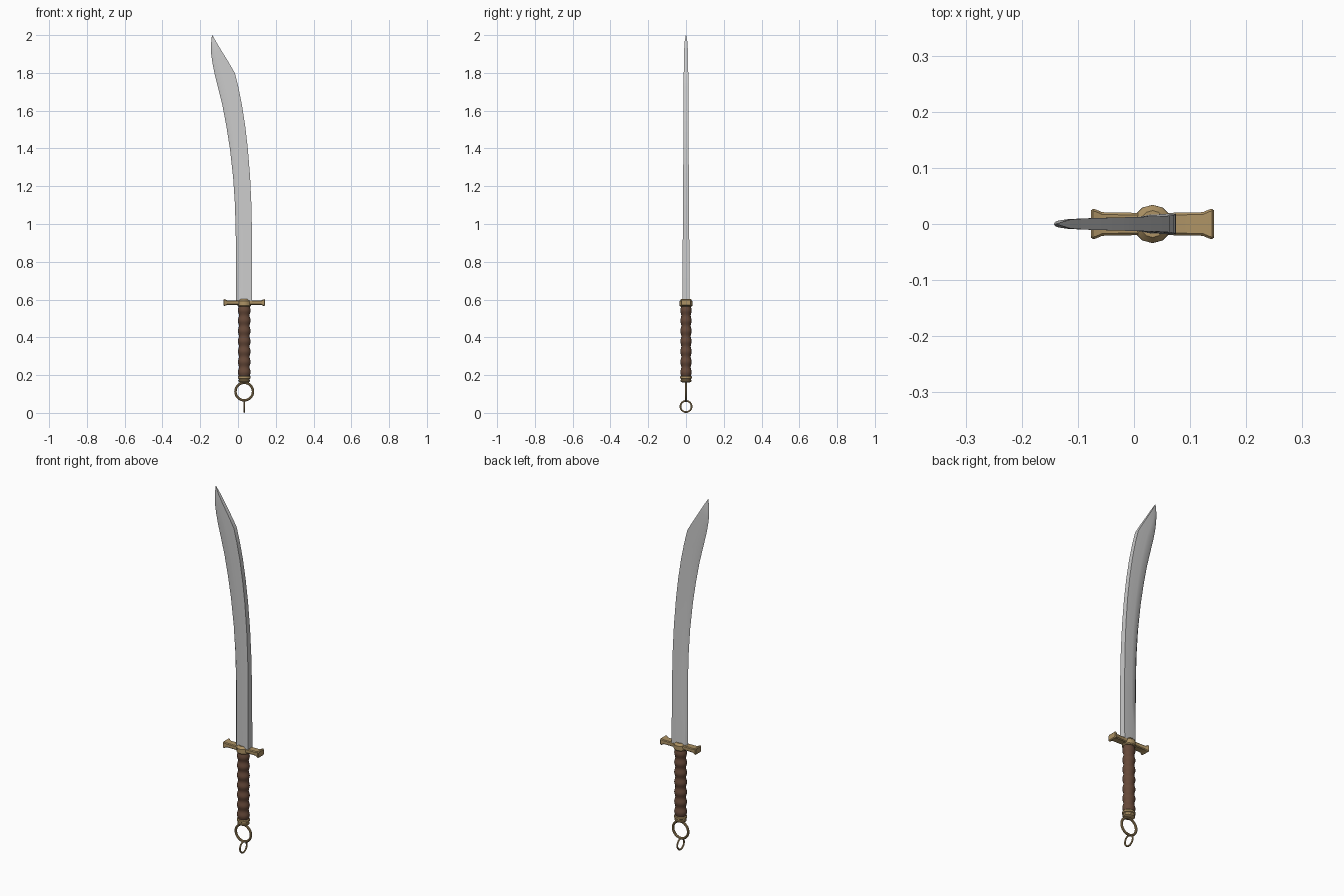
import bpy, bmesh, math

if "Cube" in bpy.data.objects:
    bpy.data.objects.remove(bpy.data.objects["Cube"])

CX = 0.033  # handle axis


def material(name, rgb):
    m = bpy.data.materials.new(name)
    m.diffuse_color = (*rgb, 1)
    m.use_nodes = True
    m.node_tree.nodes["Principled BSDF"].inputs["Base Color"].default_value = m.diffuse_color
    return m


BRASS = material("brass", (0.42, 0.29, 0.13))
LEATHER = material("leather", (0.13, 0.065, 0.04))


def finish(obj, mat=None, angle=35):
    if mat:
        obj.data.materials.append(mat)
    bpy.ops.object.select_all(action='DESELECT')
    obj.select_set(True)
    bpy.context.view_layer.objects.active = obj
    bpy.ops.object.shade_smooth_by_angle(angle=math.radians(angle))


def loft(name, sections, mat=None, angle=35):
    """Skin a list of equal-sized closed sections and cap both ends."""
    bm = bmesh.new()
    rings = [[bm.verts.new(p) for p in s] for s in sections]
    n = len(rings[0])
    for a, b in zip(rings, rings[1:]):
        for i in range(n):
            j = (i + 1) % n
            bm.faces.new((a[i], a[j], b[j], b[i]))
    bm.faces.new(rings[0][::-1])
    bm.faces.new(rings[-1])
    bmesh.ops.recalc_face_normals(bm, faces=bm.faces)
    me = bpy.data.meshes.new(name)
    bm.to_mesh(me)
    bm.free()
    obj = bpy.data.objects.new(name, me)
    bpy.context.collection.objects.link(obj)
    finish(obj, mat, angle)


def ellipse(z, rx, ry, n=24):
    return [(CX + rx * math.cos(2 * math.pi * i / n),
             ry * math.sin(2 * math.pi * i / n), z) for i in range(n)]


def torus(name, z, major, minor, rot):
    bpy.ops.mesh.primitive_torus_add(
        major_radius=major, minor_radius=minor, major_segments=32,
        minor_segments=10, location=(CX, 0, z), rotation=rot)
    obj = bpy.context.object
    obj.name = name
    finish(obj, BRASS)


# Blade: sharp left edge, flat right spine, clipped tip
# each station: edge z, edge x, spine z, spine x, half thickness of spine
stations = [
    (0.585, -0.011, 0.585, 0.075, 0.019), (0.80, -0.011, 0.80, 0.075, 0.018),
    (0.95, -0.012, 0.95, 0.074, 0.017), (1.10, -0.016, 1.10, 0.071, 0.016),
    (1.25, -0.026, 1.25, 0.064, 0.015), (1.40, -0.043, 1.40, 0.052, 0.014),
    (1.52, -0.062, 1.52, 0.038, 0.0135), (1.63, -0.083, 1.63, 0.021, 0.013),
    (1.72, -0.105, 1.72, 0.003, 0.0125), (1.80, -0.125, 1.80, -0.017, 0.012),
    (1.85, -0.135, 1.86, -0.052, 0.011), (1.90, -0.142, 1.915, -0.086, 0.010),
    (1.95, -0.143, 1.96, -0.113, 0.008), (1.998, -0.138, 2.0, -0.136, 0.001)]
profile = [(0, 0), (0.12, 0.58), (0.45, 0.87), (1, 1), (1, -1), (0.45, -0.87), (0.12, -0.58)]
loft("blade", [[(x0 + (x1 - x0) * u, t * v, z0 + (z1 - z0) * u) for u, v in profile]
               for z0, x0, z1, x1, t in stations])

# Crossguard: bevelled bar flaring at both ends
half = [(0.110, 0.024, 0.014), (0.106, 0.027, 0.018), (0.101, 0.026, 0.017),
        (0.090, 0.021, 0.012), (0.035, 0.020, 0.012)]
bar = [(-x, y, z) for x, y, z in half] + half[::-1]


def guard_section(x, y, z):
    c = 0.004
    pts = [(y, z - c), (y - c, z), (c - y, z), (-y, z - c),
           (-y, c - z), (c - y, -z), (y - c, -z), (y, c - z)]
    return [(CX + x, a, 0.584 + b) for a, b in pts]


loft("crossguard", [guard_section(*s) for s in bar], BRASS, 25)

# Collar at the middle of the guard
loft("guard_collar", [ellipse(z, rx, ry, 12) for z, rx, ry in
                      [(0.563, 0.030, 0.030), (0.568, 0.036, 0.034), (0.592, 0.034, 0.034),
                       (0.604, 0.022, 0.024)]], BRASS, 30)

# Grip: ribbed leather
steps = 56
rings = []
for i in range(steps + 1):
    f = i / steps
    w = 0.0028 * math.cos(2 * math.pi * 7 * f)
    rings.append(ellipse(0.188 + 0.382 * f, 0.031 - w, 0.0275 - w))
loft("grip", rings, LEATHER, 50)

# Pommel cap
loft("pommel_cap", [ellipse(z, r, r * 0.9) for z, r in
                    [(0.160, 0.020), (0.166, 0.031), (0.172, 0.032), (0.175, 0.029),
                     (0.180, 0.029), (0.183, 0.034), (0.192, 0.034), (0.196, 0.030)]], BRASS)

# Pommel ring and the small hanging ring
torus("pommel_ring", 0.113, 0.0465, 0.0065, (math.pi / 2, 0, 0))
torus("hanging_ring", 0.034, 0.0295, 0.0045, (0, math.pi / 2, 0))
